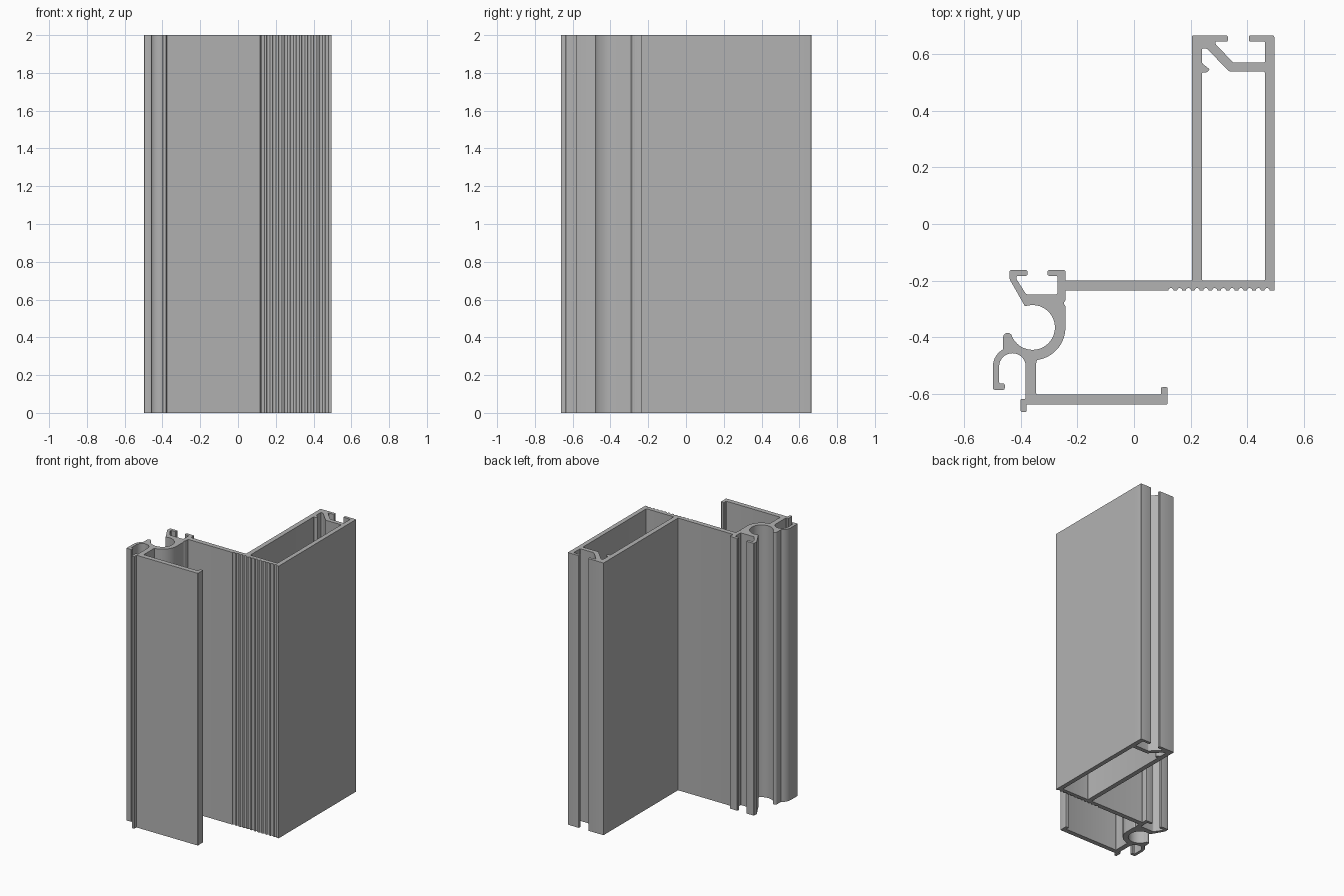
import bpy
import bmesh
import math
from mathutils import Vector

HEIGHT = 2.0
CORNER = 0.008
WEB_TOP, WEB_BOTTOM = -0.2, -0.235
LEFT, RIGHT = 0.205, 0.495        # outer walls of the hollow box
BACK = 0.665

cube = bpy.data.objects.get("Cube")
if cube:
    bpy.data.objects.remove(cube, do_unlink=True)


def arc(center, radius, start, end, steps):
    """Points along a circular arc, angles in degrees."""
    points = []
    for i in range(steps + 1):
        a = math.radians(start + (end - start) * i / steps)
        points.append((center[0] + radius * math.cos(a),
                       center[1] + radius * math.sin(a)))
    return points


def rounded(points, radius=CORNER):
    """Round the inner corners of an open path; its ends stay sharp."""
    result = [points[0]]
    for before, corner, after in zip(points, points[1:], points[2:]):
        a, c, b = Vector(before), Vector(corner), Vector(after)
        size = min(radius, (a - c).length * 0.45, (b - c).length * 0.45)
        p = c + (a - c).normalized() * size
        q = c + (b - c).normalized() * size
        for t in (0, 0.33, 0.67, 1):
            result.append(tuple(p * (1 - t) ** 2 + c * 2 * t * (1 - t) + q * t * t))
    result.append(points[-1])
    return result


def ribs(start, end, count):
    """Row of shallow round grooves under the web."""
    pitch = (end - start) / count
    points = []
    for i in range(count):
        middle = start + pitch * (i + 0.5)
        points += arc((middle, WEB_BOTTOM), abs(pitch) * 0.3, 0, 180, 6)
    return points


def extrude_profile(name, loops, material):
    """Fill closed loops (outline and holes) and extrude them upward."""
    bm = bmesh.new()
    for loop in loops:
        verts = [bm.verts.new((x, y, 0)) for x, y in loop]
        for a, b in zip(verts, verts[1:] + verts[:1]):
            bm.edges.new((a, b))
    bmesh.ops.remove_doubles(bm, verts=bm.verts[:], dist=0.0005)
    bmesh.ops.triangle_fill(bm, edges=bm.edges[:], use_beauty=True)
    grown = bmesh.ops.extrude_face_region(bm, geom=bm.faces[:], use_keep_orig=True)
    top = [v for v in grown["geom"] if isinstance(v, bmesh.types.BMVert)]
    bmesh.ops.translate(bm, verts=top, vec=(0, 0, HEIGHT))
    bmesh.ops.recalc_face_normals(bm, faces=bm.faces[:])
    mesh = bpy.data.meshes.new(name)
    bm.to_mesh(mesh)
    bm.free()
    mesh.materials.append(material)
    obj = bpy.data.objects.new(name, mesh)
    bpy.context.collection.objects.link(obj)
    bpy.ops.object.select_all(action="DESELECT")
    obj.select_set(True)
    bpy.context.view_layer.objects.active = obj
    bpy.ops.object.shade_smooth_by_angle(angle=math.radians(32))
    return obj


aluminium = bpy.data.materials.new("aluminium grey")
aluminium.use_nodes = True
grey = (0.45, 0.45, 0.45, 1)
aluminium.diffuse_color = grey
aluminium.node_tree.nodes["Principled BSDF"].inputs["Base Color"].default_value = grey

port = (-0.358, -0.365)           # centre of the round screw port
hook = (-0.429, -0.503)           # centre of the small hook

# Underside of the web, then the notch above the screw port
web_underside = [(RIGHT, WEB_BOTTOM)] + ribs(0.485, 0.115, 12)
web_end = rounded([(0.1, WEB_BOTTOM), (-0.242, WEB_BOTTOM), (-0.242, -0.27),
                   (-0.249, -0.28), (-0.242, -0.29)], 0.004)
port_outside = arc(port, 0.116, 0, -82, 18)

# Stem and front flange with its upturned end and downturned lip
flange = rounded([(-0.345, -0.49), (-0.345, -0.602), (0.095, -0.602),
                  (0.095, -0.576), (0.119, -0.576), (0.119, -0.637),
                  (-0.379, -0.637), (-0.379, -0.663), (-0.4, -0.663),
                  (-0.4, -0.617), (-0.382, -0.617), (-0.382, -0.55)], 0.005)

# Hook beside the stem, and the round tip of the port opening
hook_inside = arc(hook, 0.047, 0, 180, 16)
hook_lip = rounded([(-0.476, -0.53), (-0.476, -0.563), (-0.456, -0.563),
                    (-0.456, -0.585), (-0.498, -0.585), (-0.498, -0.53)], 0.006)
hook_outside = arc(hook, 0.069, 180, 118, 7)
port_tip = arc((-0.446, -0.4), 0.016, 180, 20, 8)
port_inside = arc(port, 0.079, 203, 468, 36)

# Open channel above the port
channel = rounded([(-0.385, -0.29), (-0.439, -0.195), (-0.439, -0.162),
                   (-0.376, -0.162), (-0.376, -0.183), (-0.415, -0.183),
                   (-0.415, -0.194), (-0.38, -0.249), (-0.27, -0.249),
                   (-0.27, -0.183), (-0.305, -0.183), (-0.305, -0.162),
                   (-0.242, -0.162), (-0.242, WEB_TOP), (LEFT, WEB_TOP)], 0.007)

# Hollow box with the open slot at its back
slot = rounded([(LEFT, 0.6), (LEFT, BACK), (0.331, BACK), (0.331, 0.644),
                (0.288, 0.644), (0.288, 0.634), (0.351, 0.569), (0.462, 0.569),
                (0.462, 0.644), (0.405, 0.644), (0.405, BACK),
                (RIGHT, BACK), (RIGHT, 0.6)], 0.005)

outline = (web_underside + web_end + port_outside + flange + hook_inside
           + hook_lip + hook_outside + port_tip + port_inside + channel + slot)

# Inside of the box, with the small tooth on its left wall
chamber = rounded([(0.35, WEB_TOP), (0.462, WEB_TOP), (0.462, 0.538),
                   (0.336, 0.538), (0.256, 0.62), (0.24, 0.62),
                   (0.24, 0.567), (0.268, 0.545), (0.258, 0.535),
                   (0.24, 0.535), (0.24, WEB_TOP), (0.34, WEB_TOP)], 0.006)

extrude_profile("frame_extrusion", [outline, chamber], aluminium)
